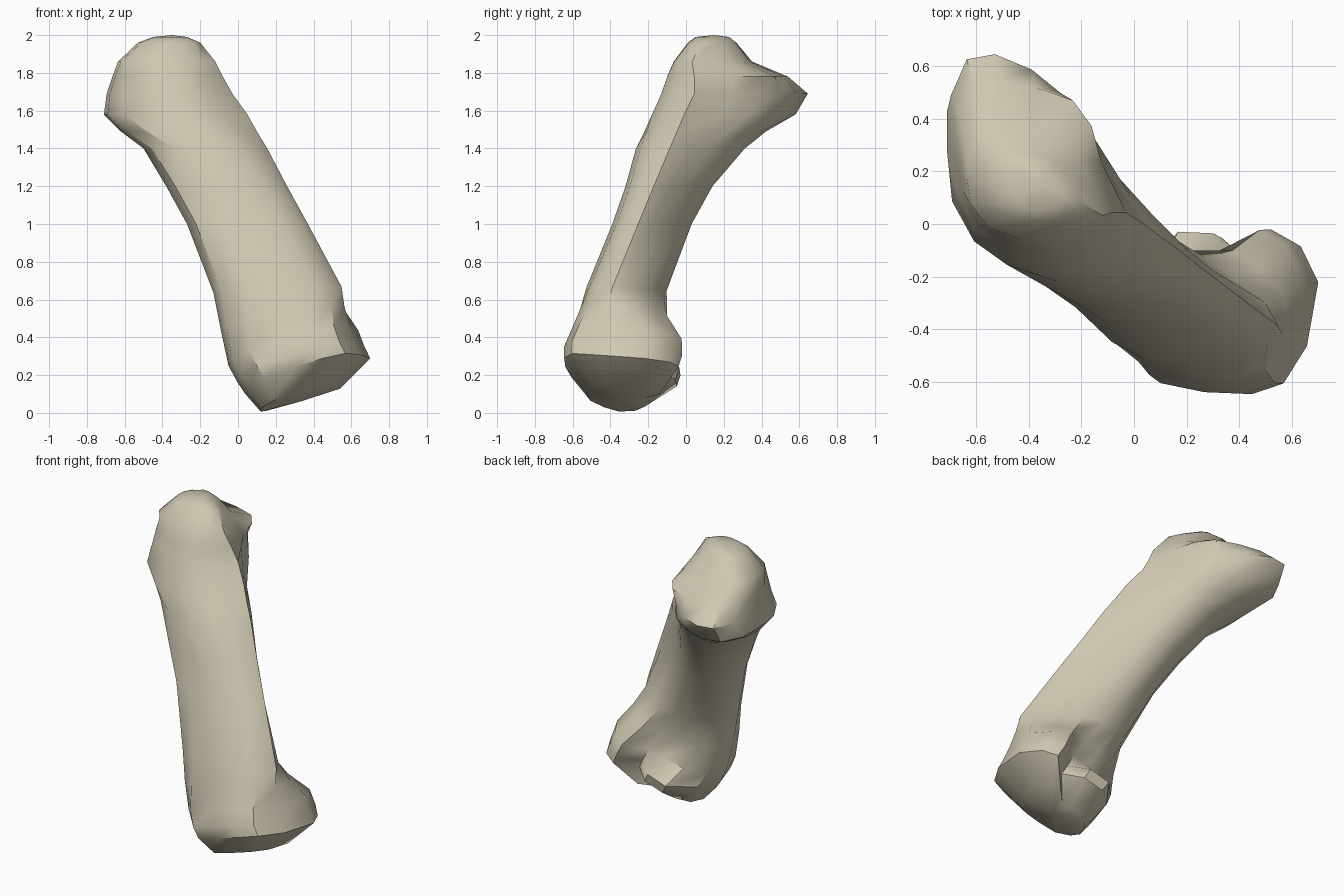
import bpy
import bmesh

cube = bpy.data.objects.get("Cube")
if cube:
    bpy.data.objects.remove(cube, do_unlink=True)

# Unit cross-sections, running left -> front -> right -> back
SHAFT = [(-1, -.2), (-.85, -.65), (-.45, -.95), (.1, -1), (.6, -.9), (.9, -.65), (1, -.35),
         (.8, 0), (.43, .37), (.1, .8), (-.25, 1), (-.6, .95), (-.85, .6), (-.97, .2)]
# The head is full at its rim and undercut beneath it
HEAD = [(-1, .2), (-.95, -.3), (-.73, -.7), (-.2, -1), (.3, -1), (.7, -.85), (1, -.55),
        (.85, .05), (.72, .48), (.48, .78), (0, .93), (-.5, 1), (-.82, .95), (-1, .6)]
UNDERCUT = HEAD[:7] + [(.63, -.02), (.46, .35), (.25, .62), (-.08, .85)] + HEAD[11:]
# The lower end has a groove between two knuckles; only one rises to the upper part
KNUCKLES = [(-1, -.1), (-.95, -.5), (-.7, -.87), (-.2, -.98), (.25, -1), (.6, -.87), (.87, -.4),
            (1, .4), (.8, .85), (.55, 1), (.2, .65), (-.1, .95), (-.5, .97), (-.85, .45)]
ONE_KNUCKLE = KNUCKLES[:10] + [(.2, .62), (-.1, .6), (-.5, .6), (-.85, .35)]

# Height, x range, y range, section, amount of that section over the shaft's
RINGS = [
    (.065, .12, .54, -.53, -.14, ONE_KNUCKLE, 1),
    (.19, .04, .70, -.645, -.04, KNUCKLES, 1),
    (.25, 0, .67, -.645, -.02, KNUCKLES, 1),
    (.34, -.05, .64, -.61, -.02, ONE_KNUCKLE, .95),
    (.49, -.09, .59, -.57, -.08, ONE_KNUCKLE, .6),
    (.65, -.13, .555, -.53, -.09, ONE_KNUCKLE, .15),
    (1, -.27, .37, -.39, .03, SHAFT, 0),
    (1.2, -.38, .26, -.32, .14, SHAFT, 0),
    (1.4, -.5, .155, -.265, .32, UNDERCUT, .2),
    (1.49, -.62, .1, -.22, .43, UNDERCUT, .6),
    (1.58, -.71, .05, -.18, .58, UNDERCUT, 1),
    (1.69, -.695, -.03, -.13, .645, UNDERCUT, 1),
    (1.78, -.665, -.08, -.1, .54, HEAD, 1),
    (1.86, -.635, -.12, -.065, .35, HEAD, .9),
    (1.96, -.53, -.2, .01, .27, HEAD, .5),
    (1.99, -.45, -.27, .05, .23, HEAD, .3),
]


def mix(a, b, t):
    return a + (b - a) * t


def ring_points(z, x0, x1, y0, y1, section, amount):
    """Fit the blended section to its bounds; the lower end is tilted."""
    tilt = amount if section in (KNUCKLES, ONE_KNUCKLE) else 0
    cx, cy = (x0 + x1) / 2, (y0 + y1) / 2
    points = []
    for (sx, sy), (tx, ty) in zip(SHAFT, section):
        dx = mix(sx, tx, amount) * (x1 - x0) / 2
        dy = mix(sy, ty, amount) * (y1 - y0) / 2
        points.append((cx + dx, cy + dy, z + tilt * (.3 * dx - min(dy, 0) / 4)))
    return points


def close_end(bm, ring, centre, flip):
    """Fan the end ring to a central vertex."""
    tip = bm.verts.new(centre)
    for a, b in zip(ring, ring[1:] + ring[:1]):
        bm.faces.new((b, a, tip) if flip else (a, b, tip))


# Bone: rings joined from the lower joint surface up to the head
bm = bmesh.new()
loops = [[bm.verts.new(p) for p in ring_points(*ring)] for ring in RINGS]
for low, high in zip(loops, loops[1:]):
    count = len(low)
    for i in range(count):
        j = (i + 1) % count
        bm.faces.new((low[i], low[j], high[j], high[i]))
close_end(bm, loops[0], (.33, -.34, .06), True)
close_end(bm, loops[-1], (-.35, .15, 2), False)
bmesh.ops.recalc_face_normals(bm, faces=bm.faces)

mesh = bpy.data.meshes.new("bone")
bm.to_mesh(mesh)
bm.free()
bone = bpy.data.objects.new("bone", mesh)
bpy.context.collection.objects.link(bone)

# Pale bone colour
colour = (.62, .57, .44, 1)
material = bpy.data.materials.new("pale_bone")
material.use_nodes = True
material.diffuse_color = colour
shader = next(n for n in material.node_tree.nodes if n.type == "BSDF_PRINCIPLED")
shader.inputs["Base Color"].default_value = colour
mesh.materials.append(material)

# Smooth shading that keeps the joint rims crisp
bpy.ops.object.select_all(action="DESELECT")
bone.select_set(True)
bpy.context.view_layer.objects.active = bone
bpy.ops.object.shade_smooth_by_angle(angle=.65)
